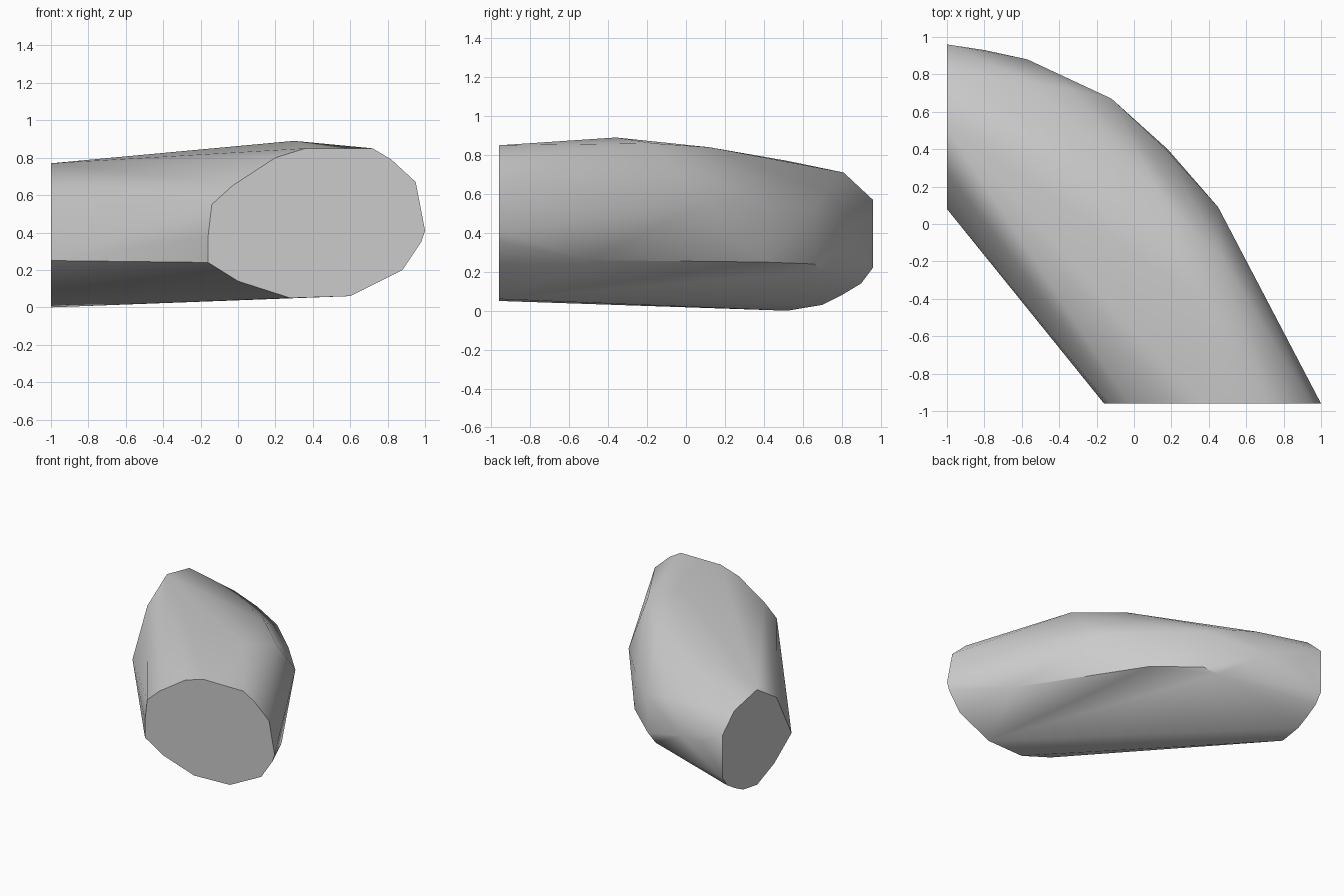
import bpy
import bmesh
import math

default_cube = bpy.data.objects.get("Cube")
if default_cube:
    bpy.data.objects.remove(default_cube, do_unlink=True)


def make_material(name, colour):
    material = bpy.data.materials.new(name)
    material.use_nodes = True
    material.diffuse_color = colour
    shader = next(n for n in material.node_tree.nodes if n.type == 'BSDF_PRINCIPLED')
    shader.inputs["Base Color"].default_value = colour
    return material


def build_hull(name, points, material):
    """Wrap a tight faceted skin around the given points."""
    bm = bmesh.new()
    for point in points:
        bm.verts.new(point)
    bmesh.ops.convex_hull(bm, input=bm.verts[:])
    loose = [v for v in bm.verts if not v.link_faces]
    bmesh.ops.delete(bm, geom=loose, context='VERTS')
    # Merge the triangles of each flat cut into one face
    bmesh.ops.dissolve_limit(bm, angle_limit=math.radians(0.5),
                             verts=bm.verts[:], edges=bm.edges[:])
    bmesh.ops.recalc_face_normals(bm, faces=bm.faces[:])
    mesh = bpy.data.meshes.new(name)
    bm.to_mesh(mesh)
    bm.free()
    mesh.materials.append(material)
    part = bpy.data.objects.new(name, mesh)
    bpy.context.collection.objects.link(part)
    return part


FRONT_Y = -0.96
SIDE_X = -1.0

# Wide flat cut facing the front, as (x, z)
front_cut = [(-.16, .24), (-.16, .38), (-.14, .55), (-.03, .65), (.2, .8),
             (.36, .85), (.72, .85), (.82, .79), (.95, .67), (1, .41),
             (.98, .35), (.88, .2), (.6, .06), (.28, .05), (0, .14)]

# Narrow flat cut facing the side, as (y, z)
side_cut = [(.08, .25), (.27, .61), (.52, .77), (.81, .71), (.96, .57),
            (.96, .22), (.9, .14), (.8, .08), (.7, .03), (.52, 0), (.3, .09)]

# Top crown of the bend and the shoulder ridge running to the side cut
crown = [(.3, -.36, .89), (.46, -.17, .86), (.16, .12, .84)]
shoulder = [(-.33, .72, .61), (-.56, .76, .66)]

# Outer belly of the bend, upper and lower rows
outer_upper = [(.45, .09, .55), (.17, .4, .54), (-.12, .67, .54),
               (-.57, .88, .42), (-.8, .93, .45)]
outer_lower = [(.74, -.5, .26), (.18, .4, .25), (-.12, .66, .24), (-.22, .7, .2)]

points = [(x, FRONT_Y, z) for x, z in front_cut]
points += [(SIDE_X, y, z) for y, z in side_cut]
points += crown + shoulder + outer_upper + outer_lower

grey = make_material("light_grey", (.6, .6, .6, 1))
body = build_hull("curved_body", points, grey)

# Soft facets, crisp rims around the two cuts
bpy.ops.object.select_all(action='DESELECT')
body.select_set(True)
bpy.context.view_layer.objects.active = body
bpy.ops.object.shade_smooth_by_angle(angle=math.radians(38))
